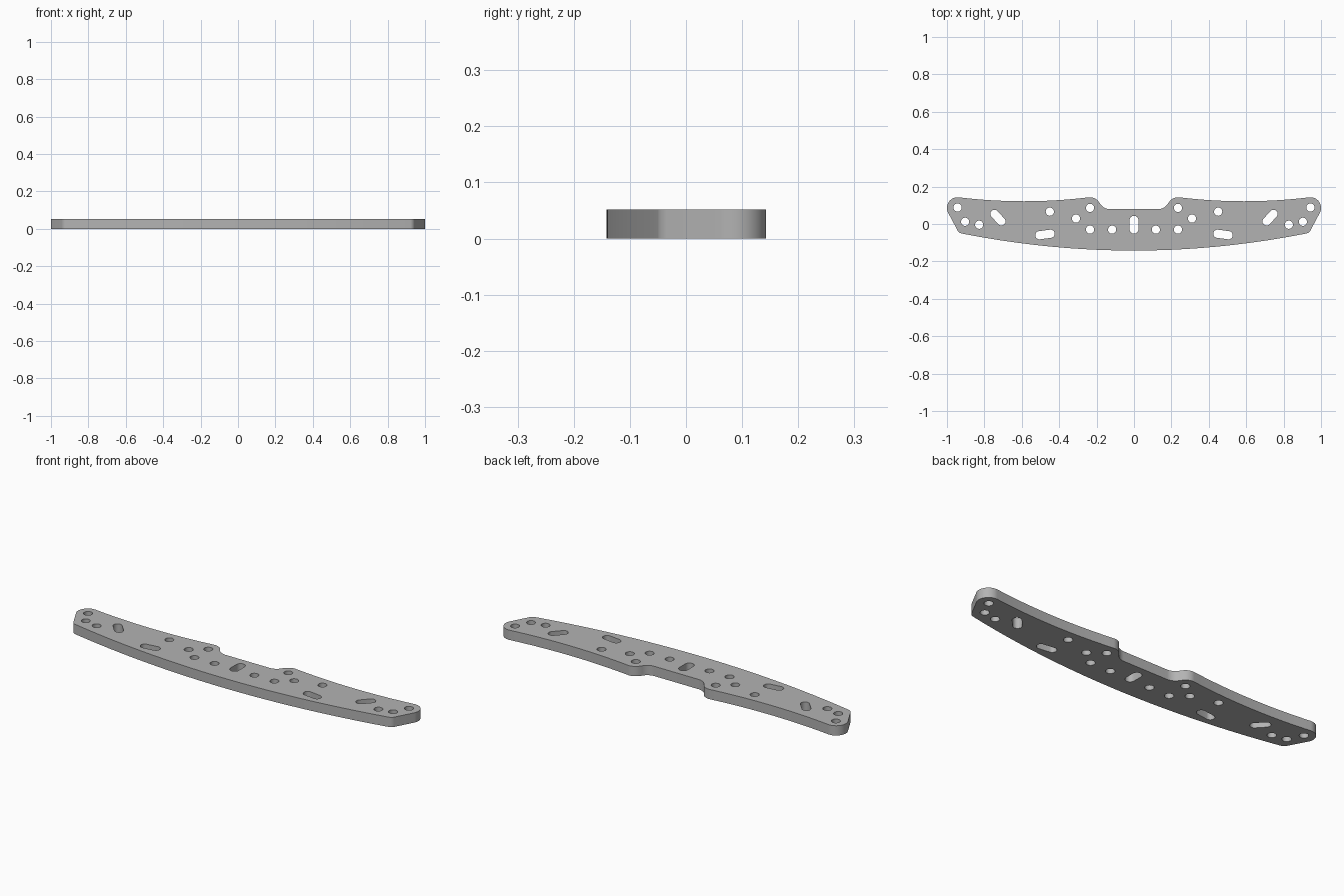
import bpy, bmesh
from math import radians, cos, sin, atan2, degrees

THICKNESS = 0.052
HOLE_R = 0.022

cube = bpy.data.objects.get("Cube")
if cube:
    bpy.data.objects.remove(cube, do_unlink=True)


def arc(cx, cy, r, start, end, steps=12):
    """Points along a circular arc, angles in degrees."""
    angles = [radians(start + (end - start) * i / steps) for i in range(steps + 1)]
    return [(cx + r * cos(a), cy + r * sin(a)) for a in angles]


def slot(a, b, r=HOLE_R):
    """Closed loop of a round-ended slot; a round hole when a equals b."""
    if a == b:
        return arc(*a, r, 0, 360, 24)[:-1]
    heading = degrees(atan2(b[1] - a[1], b[0] - a[0]))
    return arc(*b, r, heading - 90, heading + 90) + arc(*a, r, heading + 90, heading + 270)


def mirror(points):
    return [(-x, y) for x, y in reversed(points)]


# Outline of the left half: notch, shoulder, bowed back edge, rounded tip, bowed front edge
half = arc(0.13, 0.14, 0.06, -90, -27)
half += arc(0.235, 0.086, 0.057, 153, 83)[1:]
for i in range(1, 20):
    t = i / 20
    half.append((0.242 + 0.694 * t, 0.1426 - 0.084 * t * (1 - t)))
half += arc(0.943, 0.086, 0.057, 97, -28, 20)
half += arc(0.9165, -0.021, 0.03, -28, -79, 8)
for i in range(23, -1, -1):
    t = i / 24
    half.append((0.922 * t, -0.142 + 0.0915 * t * t))
outline = half + mirror(half[:-1])

# Mounting holes and slots, mirrored across the centre
holes = [(0.943, 0.088), (0.903, 0.012), (0.828, -0.004), (0.45, 0.066),
         (0.31, 0.029), (0.235, 0.086), (0.235, -0.03), (0.117, -0.03)]
slots = [((0.709, 0.014), (0.746, 0.054)), ((0.446, -0.052), (0.506, -0.06))]
loops = [slot(p, p) for p in holes] + [slot(a, b) for a, b in slots]
loops += [mirror(loop) for loop in loops]
loops.append(slot((0, -0.028), (0, 0.02), 0.024))

# Fill the flat profile and extrude it into the plate
bm = bmesh.new()
for loop in [outline] + loops:
    verts = [bm.verts.new((x, y, 0)) for x, y in loop]
    for i, v in enumerate(verts):
        bm.edges.new((verts[i - 1], v))
bmesh.ops.triangle_fill(bm, use_beauty=True, use_dissolve=False,
                        edges=bm.edges[:], normal=(0, 0, 1))
result = bmesh.ops.extrude_face_region(bm, geom=bm.faces[:], use_keep_orig=True)
top = [g for g in result["geom"] if isinstance(g, bmesh.types.BMVert)]
bmesh.ops.translate(bm, verts=top, vec=(0, 0, THICKNESS))
bmesh.ops.recalc_face_normals(bm, faces=bm.faces[:])

mesh = bpy.data.meshes.new("mounting_plate")
bm.to_mesh(mesh)
bm.free()
plate = bpy.data.objects.new("mounting_plate", mesh)
bpy.context.collection.objects.link(plate)

# Plain grey material
grey = bpy.data.materials.new("plain grey")
grey.use_nodes = True
colour = (0.45, 0.45, 0.45, 1)
grey.diffuse_color = colour
grey.node_tree.nodes["Principled BSDF"].inputs["Base Color"].default_value = colour
mesh.materials.append(grey)

# Smooth curved walls with crisp rims
bpy.ops.object.select_all(action='DESELECT')
plate.select_set(True)
bpy.context.view_layer.objects.active = plate
bpy.ops.object.shade_smooth_by_angle(angle=radians(30))
